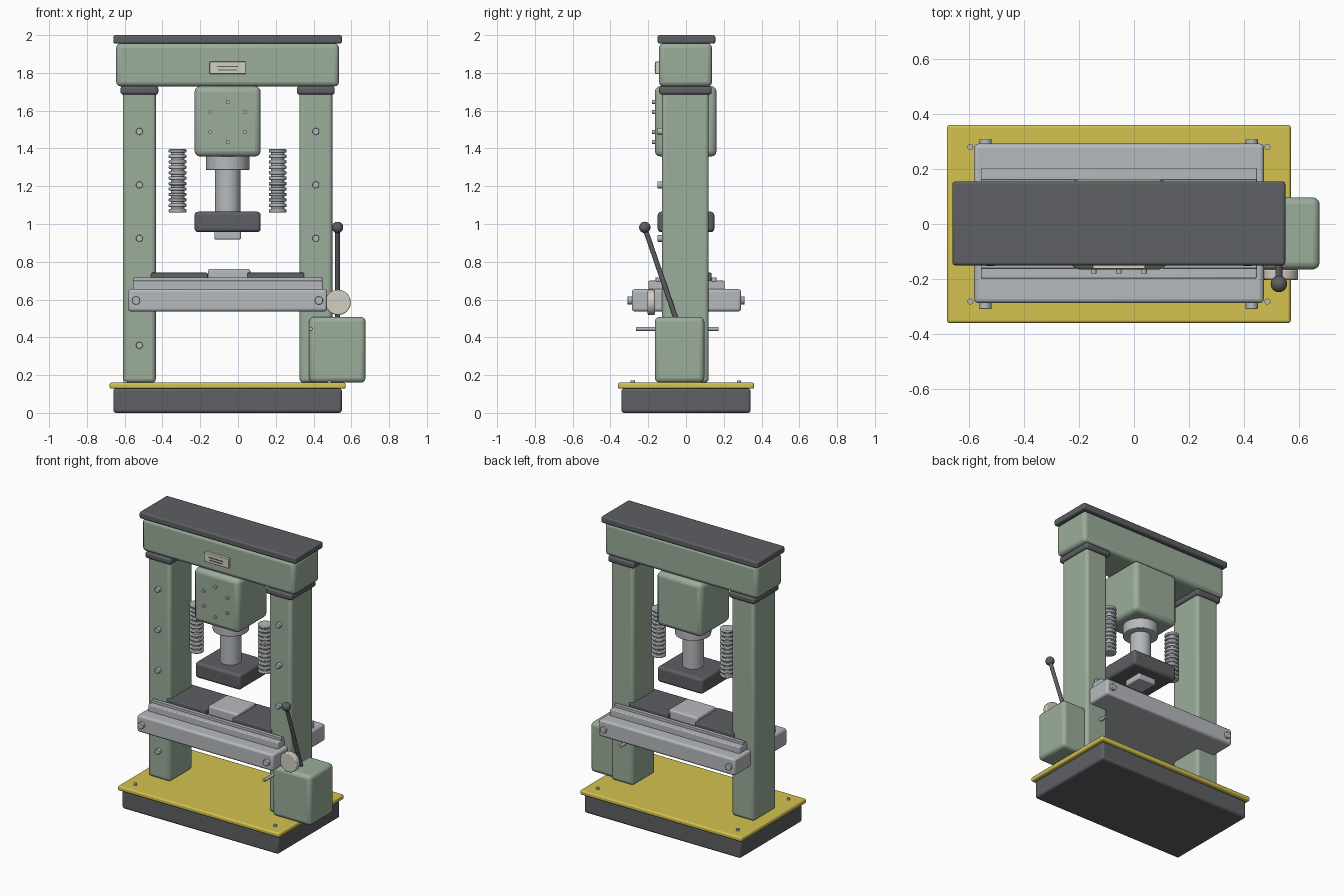
import bpy
import math
from mathutils import Vector

if "Cube" in bpy.data.objects:
    bpy.data.objects.remove(bpy.data.objects["Cube"])


def material(name, rgb):
    m = bpy.data.materials.new(name)
    m.diffuse_color = (*rgb, 1)
    m.use_nodes = True
    m.node_tree.nodes["Principled BSDF"].inputs["Base Color"].default_value = m.diffuse_color
    return m


GREEN = material("painted_green", (0.33, 0.42, 0.33))
DARK = material("dark_iron", (0.11, 0.115, 0.125))
STEEL = material("steel", (0.47, 0.49, 0.51))
YELLOW = material("safety_yellow", (0.66, 0.54, 0.08))
CREAM = material("cream", (0.65, 0.62, 0.54))
CX = -0.055  # frame centre line


def finish(ob, name, mat, bevel=0.0, segments=3):
    ob.name = name
    ob.data.materials.append(mat)
    if bevel:
        b = ob.modifiers.new("bevel", "BEVEL")
        b.width = bevel
        b.segments = segments
        b.limit_method = "ANGLE"
    bpy.ops.object.shade_smooth_by_angle(angle=math.radians(35))
    return ob


def box(name, x, y, z, mat, bevel=0.008):
    """Rounded box from (min, max) pairs."""
    bpy.ops.mesh.primitive_cube_add(size=1, location=[(a + b) / 2 for a, b in (x, y, z)])
    ob = bpy.context.object
    ob.scale = [b - a for a, b in (x, y, z)]
    bpy.ops.object.transform_apply(location=False, rotation=False, scale=True)
    return finish(ob, name, mat, bevel)


def rod(name, p, q, r, mat, bevel=0.0, sides=32):
    """Cylinder between two points."""
    p, q = Vector(p), Vector(q)
    d = q - p
    bpy.ops.mesh.primitive_cylinder_add(vertices=sides, radius=r, depth=d.length, location=(p + q) / 2,
                                        rotation=d.to_track_quat("Z", "Y").to_euler())
    return finish(bpy.context.object, name, mat, bevel, 2)


# Base and yellow floor plate
box("base", (-0.66, 0.55), (-0.342, 0.342), (0, 0.13), DARK, 0.015)
box("floor_plate", (-0.68, 0.57), (-0.36, 0.36), (0.128, 0.16), YELLOW, 0.01)
for x in (-0.595, 0.485):
    for y in (-0.282, 0.28):
        rod("floor_bolt", (x, y, 0.15), (x, y, 0.172), 0.011, STEEL, 0, 16)

# Columns with collars and front bolts
for side, s in (("left", -1), ("right", 1)):
    x = CX + s * 0.467
    box(side + "_column", (x - 0.087, x + 0.087), (-0.127, 0.12), (0.16, 1.74), GREEN, 0.02)
    box(side + "_collar", (x - 0.1, x + 0.1), (-0.143, 0.136), (1.685, 1.73), DARK, 0.014)
    for i in range(5):
        z = 0.358 + 0.283 * i
        rod(side + "_column_bolt", (x, -0.12, z), (x, -0.152, z), 0.018, STEEL, 0.003, 16)

# Crown beam, cap and blank name plate
box("crown_beam", (-0.645, 0.535), (-0.143, 0.138), (1.728, 1.957), GREEN, 0.025)
box("crown_cap", (-0.66, 0.55), (-0.15, 0.155), (1.955, 2.0), DARK, 0.01)
box("name_plate", (-0.15, 0.04), (-0.163, -0.14), (1.795, 1.86), CREAM, 0.003)
for z, w in ((1.833, 0.055), (1.815, 0.05)):
    box("plate_groove", (CX - w, CX + w), (-0.166, -0.16), (z - 0.003, z + 0.003), DARK, 0)

# Press head with bolt ring
box("press_head", (CX - 0.175, CX + 0.175), (-0.165, 0.162), (1.357, 1.73), GREEN, 0.03)
for i in range(6):
    a = math.radians(90 + 60 * i)
    x, z = CX + 0.106 * math.cos(a), 1.54 + 0.106 * math.sin(a)
    rod("head_bolt", (x, -0.155, z), (x, -0.18, z), 0.01, STEEL, 0, 16)

# Ram, platen and tip
rod("ram_collar", (CX, 0, 1.285), (CX, 0, 1.37), 0.115, STEEL, 0.004, 48)
rod("ram", (CX, 0, 1.05), (CX, 0, 1.3), 0.068, STEEL, 0, 40)
box("ram_platen", (CX - 0.175, CX + 0.175), (-0.15, 0.15), (0.957, 1.065), DARK, 0.018)
box("ram_tip", (CX - 0.07, CX + 0.07), (-0.07, 0.07), (0.918, 0.965), STEEL, 0.008)

# Return springs: stacked coils around a core
for side, s in (("left", -1), ("right", 1)):
    x = CX + s * 0.265
    rod(side + "_spring_core", (x, 0, 1.065), (x, 0, 1.39), 0.036, STEEL)
    for i in range(12):
        z = 1.07 + i * 0.0288
        rod(side + "_spring_coil", (x, 0, z - 0.009), (x, 0, z + 0.009), 0.047, STEEL, 0.005, 24)

# Work table, top plate, guide rails and pads
box("table_bed", (-0.582, 0.472), (-0.287, 0.292), (0.537, 0.655), STEEL, 0.015)
box("table_top", (-0.557, 0.447), (-0.198, 0.204), (0.65, 0.7), STEEL, 0.006)
for s in (-1, 1):
    y = s * 0.148
    box("table_rail", (-0.557, 0.447), (y - 0.013, y + 0.013), (0.695, 0.718), STEEL, 0.003)
    x = CX + s * 0.255
    box("table_pad", (x - 0.15, x + 0.15), (-0.135, 0.135), (0.695, 0.742), DARK, 0.006)
    for x in (-0.54, 0.428):
        rod("table_bolt", (x, s * 0.27, 0.595), (x, s * 0.309, 0.595), 0.022, STEEL, 0.003, 24)
box("anvil", (CX - 0.105, CX + 0.12), (-0.105, 0.105), (0.695, 0.762), STEEL, 0.012)

# Control box, cross rod and gauge
box("control_box", (0.377, 0.675), (-0.165, 0.097), (0.16, 0.508), GREEN, 0.025)
rod("cross_rod", (0.385, -0.265, 0.445), (0.385, 0.173, 0.445), 0.011, STEEL, 0.002, 16)
rod("gauge", (0.53, -0.165, 0.585), (0.53, -0.203, 0.585), 0.067, CREAM, 0.006, 40)

# Hand lever with ball knob
rod("lever", (0.527, -0.055, 0.505), (0.527, -0.215, 0.97), 0.013, DARK, 0, 20)
bpy.ops.mesh.primitive_uv_sphere_add(segments=32, ring_count=16, radius=0.03, location=(0.527, -0.218, 0.982))
finish(bpy.context.object, "lever_knob", DARK)
